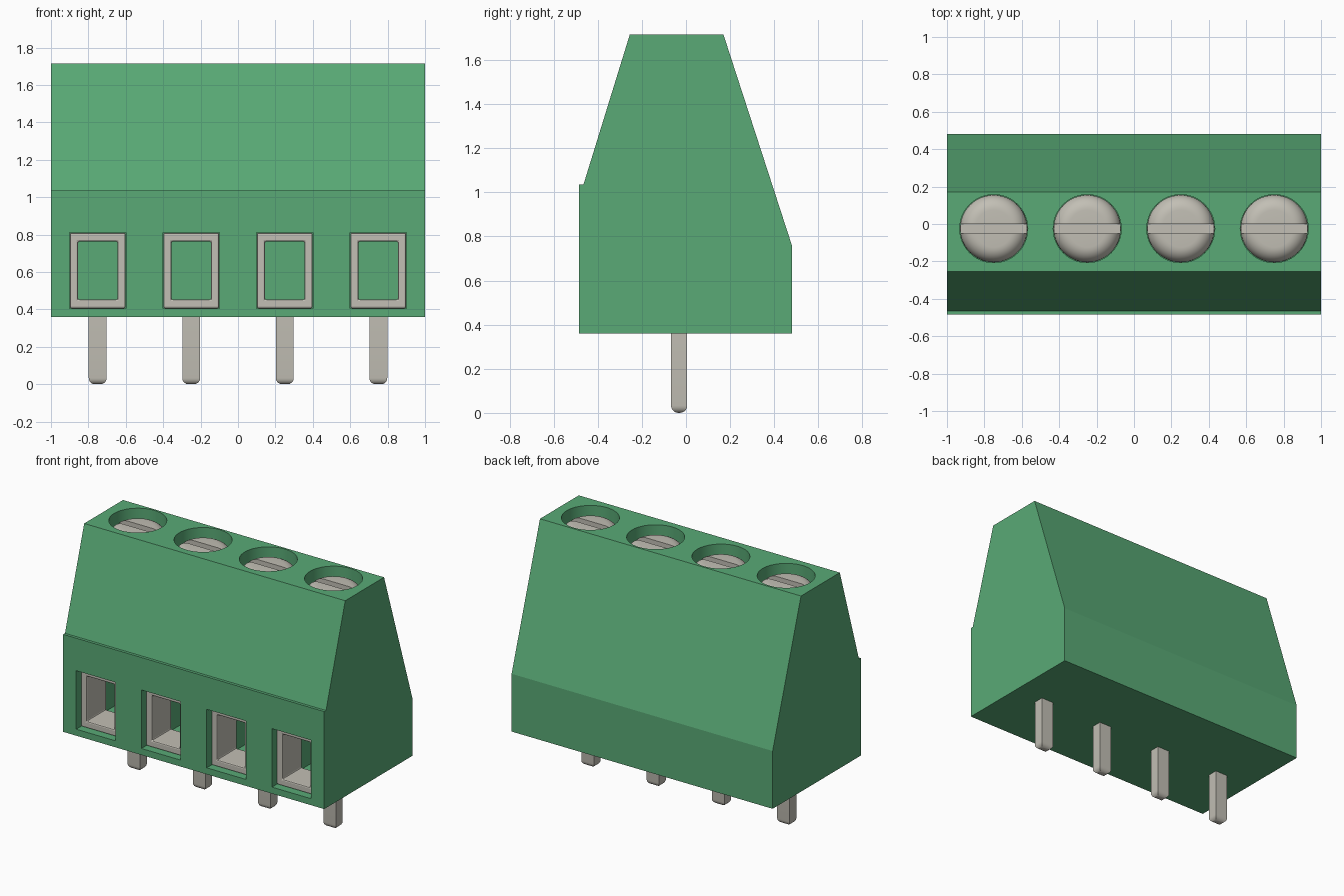
import bpy, bmesh, math
from mathutils import Matrix

if "Cube" in bpy.data.objects:
    bpy.data.objects.remove(bpy.data.objects["Cube"])


def material(name, rgb):
    m = bpy.data.materials.new(name)
    m.use_nodes = True
    m.diffuse_color = (*rgb, 1)
    m.node_tree.nodes["Principled BSDF"].inputs["Base Color"].default_value = (*rgb, 1)
    return m


GREEN = material("green plastic", (0.10, 0.40, 0.18))
METAL = material("grey metal", (0.54, 0.52, 0.46))
POLES = (-0.75, -0.25, 0.25, 0.75)
SCREW_Y = -0.025


def finish(bm, name, mat):
    bmesh.ops.recalc_face_normals(bm, faces=bm.faces)
    me = bpy.data.meshes.new(name)
    bm.to_mesh(me)
    bm.free()
    me.materials.append(mat)
    ob = bpy.data.objects.new(name, me)
    bpy.context.collection.objects.link(ob)
    return ob


def add_box(bm, x, y, z):
    """Box given as (low, high) ranges."""
    mid = [(a + b) / 2 for a, b in (x, y, z)]
    size = [b - a for a, b in (x, y, z)]
    mat = Matrix.Translation(mid) @ Matrix.Diagonal((*size, 1))
    return bmesh.ops.create_cube(bm, size=1, matrix=mat)["verts"]


def activate(ob):
    bpy.ops.object.select_all(action="DESELECT")
    ob.select_set(True)
    bpy.context.view_layer.objects.active = ob


def cut(ob, cutter):
    mod = ob.modifiers.new("cut", "BOOLEAN")
    mod.operation = "DIFFERENCE"
    mod.solver = "EXACT"
    mod.object = cutter
    activate(ob)
    bpy.ops.object.modifier_apply(modifier=mod.name)
    bpy.data.objects.remove(cutter)


def smooth(ob, angle=30):
    activate(ob)
    bpy.ops.object.shade_smooth_by_angle(angle=math.radians(angle))


# Housing: side profile extruded along x
profile = [(-0.485, 0.36), (0.48, 0.36), (0.48, 0.76), (0.17, 1.715),
           (-0.255, 1.715), (-0.465, 1.035), (-0.485, 1.035)]
bm = bmesh.new()
side = bm.faces.new([bm.verts.new((-1, y, z)) for y, z in profile])
ext = bmesh.ops.extrude_face_region(bm, geom=[side])["geom"]
bmesh.ops.translate(bm, vec=(2, 0, 0),
                    verts=[v for v in ext if isinstance(v, bmesh.types.BMVert)])
housing = finish(bm, "housing", GREEN)

# Wire pockets in the front and screw wells in the top
bm = bmesh.new()
for x in POLES:
    add_box(bm, (x - 0.15, x + 0.15), (-0.6, 0.2), (0.405, 0.81))
    bmesh.ops.create_cone(bm, cap_ends=True, segments=48, radius1=0.182, radius2=0.182,
                          depth=0.5, matrix=Matrix.Translation((x, SCREW_Y, 1.7)))
cut(housing, finish(bm, "well_cutter", GREEN))
smooth(housing, 15)


def wire_clamp(x, i):
    """Rectangular metal sleeve set back inside the pocket."""
    bm = bmesh.new()
    add_box(bm, (x - 0.149, x + 0.149), (-0.435, -0.22), (0.406, 0.809))
    ob = finish(bm, f"wire_clamp_{i}", METAL)
    bm = bmesh.new()
    add_box(bm, (x - 0.105, x + 0.105), (-0.6, 0), (0.452, 0.763))
    cut(ob, finish(bm, "sleeve_cutter", METAL))
    bev = ob.modifiers.new("soft edges", "BEVEL")
    bev.width = 0.008
    bev.segments = 2


def screw(x, i):
    """Domed screw head with a slot across it."""
    top, radius, curve, steps = 1.675, 0.18, 0.08, 8
    outline = [(0, top)]
    for k in range(steps + 1):
        a = math.pi / 2 * k / steps
        outline.append((radius - curve + curve * math.sin(a),
                        top - curve + curve * math.cos(a)))
    outline += [(radius, 1.44), (0, 1.44)]
    bm = bmesh.new()
    vs = [bm.verts.new((x + r, SCREW_Y, z)) for r, z in outline]
    edges = [bm.edges.new(pair) for pair in zip(vs, vs[1:])]
    bmesh.ops.spin(bm, geom=vs + edges, cent=(x, SCREW_Y, 0), axis=(0, 0, 1),
                   angle=math.tau, steps=48, use_duplicate=False)
    bmesh.ops.remove_doubles(bm, verts=bm.verts, dist=0.0005)
    ob = finish(bm, f"screw_{i}", METAL)
    bm = bmesh.new()
    add_box(bm, (x - 0.3, x + 0.3), (SCREW_Y - 0.026, SCREW_Y + 0.026), (1.61, 1.8))
    cut(ob, finish(bm, "slot_cutter", METAL))
    smooth(ob, 35)


def pin(x, i):
    """Solder pin with a rounded tip."""
    bm = bmesh.new()
    add_box(bm, (x - 0.048, x + 0.048), (-0.068, 0.005), (0, 0.42))
    tip = [e for e in bm.edges if all(v.co.z < 0.01 for v in e.verts)]
    bmesh.ops.bevel(bm, geom=tip, offset=0.033, offset_type="OFFSET",
                    segments=5, profile=0.5, affect="EDGES")
    smooth(finish(bm, f"pin_{i}", METAL), 35)


for i, x in enumerate(POLES, 1):
    wire_clamp(x, i)
    screw(x, i)
    pin(x, i)
